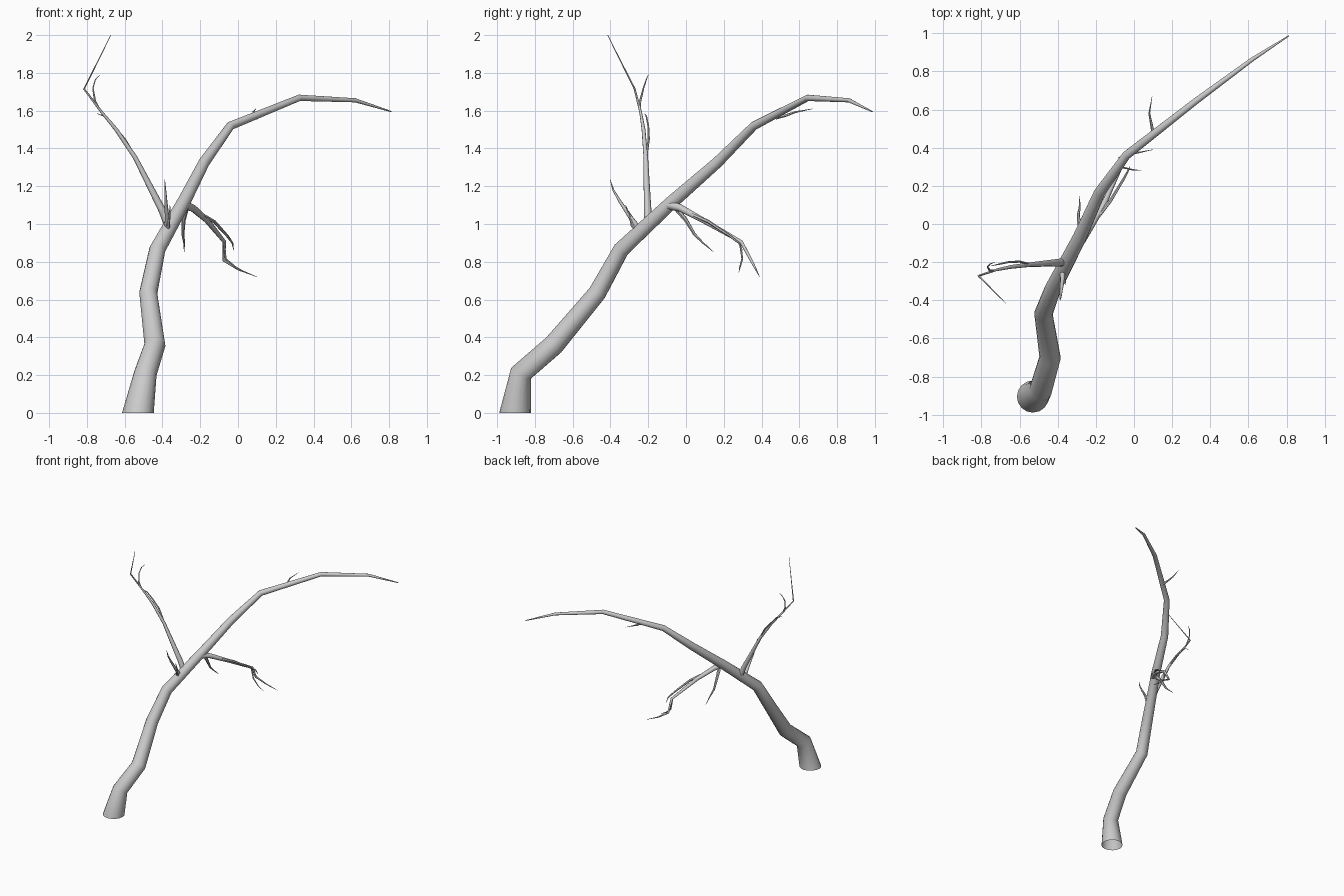
import bpy, bmesh, math
from mathutils import Vector


def tube(name, pts, sides=8, start_dir=None):
    """Open tapered tube through (x, y, z, radius) points."""
    P = [Vector(p[:3]) for p in pts]
    n = len(P)
    seg = [(P[i + 1] - P[i]).normalized() for i in range(n - 1)]
    tan = [seg[0]] + [(seg[i] + seg[i + 1]).normalized() for i in range(n - 2)] + [seg[-1]]
    if start_dir:
        tan[0] = Vector(start_dir)
    bm = bmesh.new()
    u = tan[0].orthogonal().normalized()
    rings = []
    for i in range(n):
        if i:  # carry the frame along the path without twisting
            u = tan[i - 1].rotation_difference(tan[i]) @ u
        v = tan[i].cross(u)
        r = pts[i][3]
        rings.append([bm.verts.new(P[i] + r * (math.cos(a) * u + math.sin(a) * v))
                      for a in (2 * math.pi * k / sides for k in range(sides))])
    for a, b in zip(rings, rings[1:]):
        for k in range(sides):
            j = (k + 1) % sides
            bm.faces.new((a[k], a[j], b[j], b[k]))
    bm.faces.new(rings[-1])
    me = bpy.data.meshes.new(name)
    bm.to_mesh(me)
    bm.free()
    ob = bpy.data.objects.new(name, me)
    bpy.context.collection.objects.link(ob)
    bpy.context.view_layer.objects.active = ob
    ob.select_set(True)
    return ob


# leaning trunk, arching over at the top
tube("trunk", [
    (-.53, -.905, 0, .084), (-.49, -.873, .21, .06), (-.44, -.70, .36, .056),
    (-.475, -.47, .635, .048), (-.427, -.343, .865, .043), (-.285, -.07, 1.12, .036),
    (-.18, .165, 1.325, .03), (-.04, .36, 1.52, .023), (.325, .645, 1.668, .017),
    (.62, .863, 1.655, .011), (.812, .987, 1.595, .003)], 16, (0, 0, 1))

# tall branch rising to the left, with its twigs
tube("upper_branch", [
    (-.36, -.2, .97, .022), (-.40, -.203, 1.07, .02), (-.545, -.213, 1.353, .012),
    (-.645, -.225, 1.50, .010), (-.72, -.24, 1.59, .007), (-.815, -.272, 1.715, .005),
    (-.673, -.415, 2.0, .0015)])
tube("upper_twig_tip", [
    (-.735, -.245, 1.61, .005), (-.757, -.243, 1.65, .006), (-.768, -.225, 1.72, .004),
    (-.755, -.21, 1.765, .003), (-.73, -.2, 1.79, .001)], 6)
tube("upper_twig_side", [
    (-.54, -.212, 1.35, .006), (-.60, -.197, 1.45, .006), (-.66, -.2, 1.52, .005),
    (-.705, -.21, 1.57, .004), (-.75, -.22, 1.586, .001)], 6)

# short front shoots
tube("front_shoot", [
    (-.375, -.24, .96, .016), (-.375, -.29, 1.03, .012), (-.382, -.35, 1.12, .008),
    (-.385, -.385, 1.18, .005), (-.388, -.402, 1.236, .001)])
tube("front_shoot_small", [
    (-.372, -.24, .95, .011), (-.37, -.285, .99, .009), (-.362, -.30, 1.05, .005),
    (-.36, -.32, 1.1, .001)], 6)

# drooping branch on the right, with its twigs
tube("drooping_branch", [
    (-.28, -.09, 1.1, .024), (-.24, -.03, 1.085, .02), (-.165, .09, 1.02, .015),
    (-.072, .293, .905, .010), (-.075, .345, .808, .008), (0, .37, .76, .005),
    (.1, .39, .72, .001)])
tube("drooping_twig_long", [
    (-.22, -.0, 1.065, .012), (-.125, .12, 1.012, .009), (-.055, .235, .935, .007),
    (-.03, .28, .90, .005), (-.022, .3, .86, .001)], 6)
tube("drooping_twig_tip", [
    (-.075, .285, .91, .006), (-.065, .298, .815, .005), (-.01, .285, .77, .004),
    (.04, .28, .745, .001)], 6)

# short twig hanging under the trunk
tube("hanging_twig", [
    (-.275, -.05, 1.08, .014), (-.288, 0, 1.02, .011), (-.292, .045, .945, .008),
    (-.285, .09, .90, .005), (-.285, .146, .852, .001)], 6)

# small twig on the arch
tube("arch_twig", [
    (.1, .475, 1.562, .009), (.09, .53, 1.575, .007), (.08, .58, 1.593, .005),
    (.095, .67, 1.61, .001)], 6)

bpy.ops.object.shade_smooth_by_angle(angle=math.radians(50))
